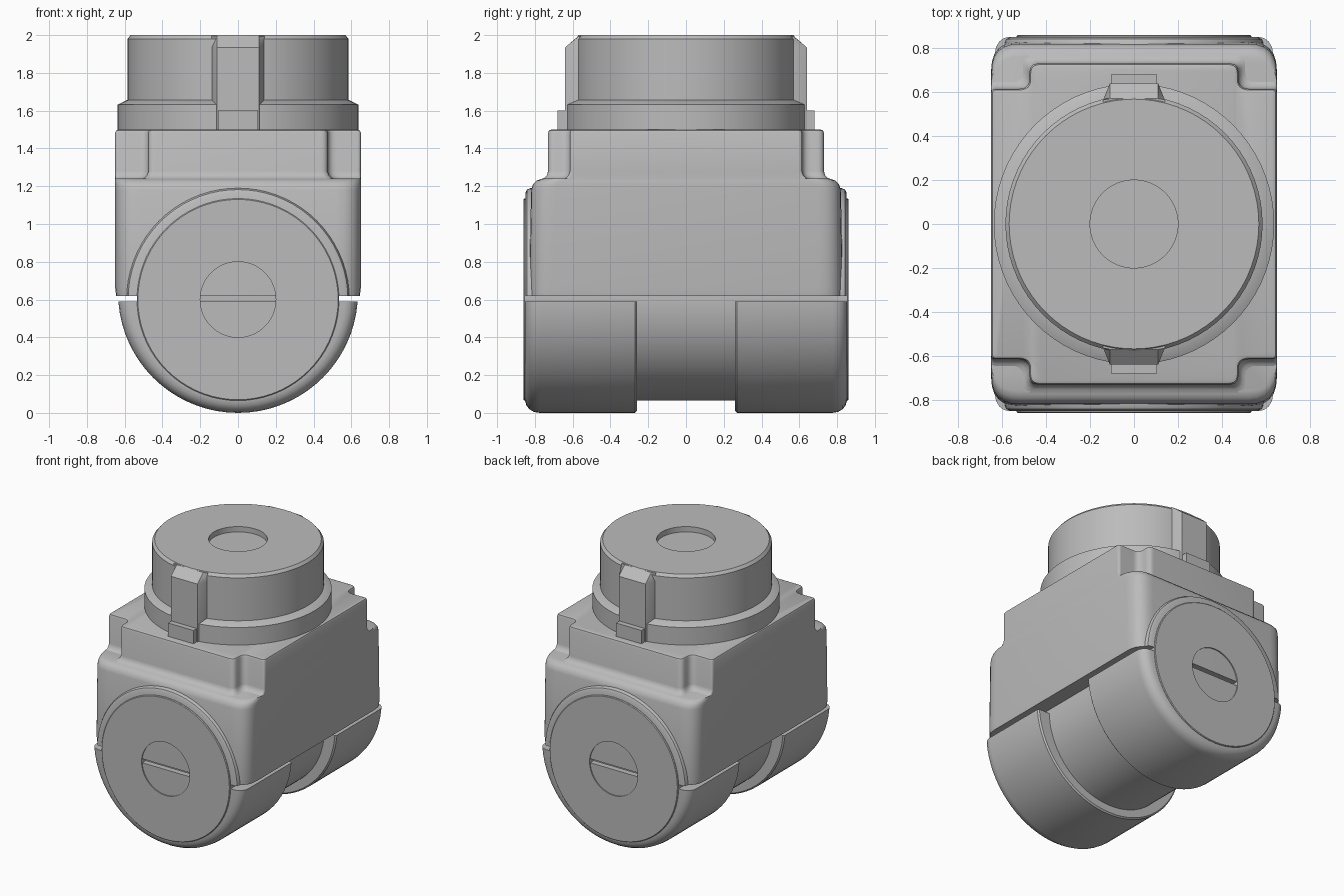
import bpy, bmesh, math
from mathutils import Vector

cube = bpy.data.objects.get("Cube")
if cube:
    bpy.data.objects.remove(cube, do_unlink=True)

grey = bpy.data.materials.new("light_grey")
grey.use_nodes = True
COLOUR = (0.5, 0.5, 0.5, 1)
grey.diffuse_color = COLOUR
grey.node_tree.nodes["Principled BSDF"].inputs["Base Color"].default_value = COLOUR


def loft(name, rings, cut=None, keep_above=True):
    """Skin a stack of closed rings; optionally cut level at height cut."""
    bm = bmesh.new()
    rows = [[bm.verts.new(p) for p in ring] for ring in rings]
    n = len(rows[0])
    for a, b in zip(rows, rows[1:]):
        for i in range(n):
            j = (i + 1) % n
            bm.faces.new((a[i], a[j], b[j], b[i]))
    bm.faces.new(rows[0])
    bm.faces.new(rows[-1])
    if cut is not None:
        bmesh.ops.bisect_plane(bm, geom=bm.verts[:] + bm.edges[:] + bm.faces[:],
                               plane_co=(0, 0, cut), plane_no=(0, 0, 1),
                               clear_inner=keep_above, clear_outer=not keep_above)
        bmesh.ops.holes_fill(bm, edges=[e for e in bm.edges if e.is_boundary])
    bmesh.ops.recalc_face_normals(bm, faces=bm.faces[:])
    mesh = bpy.data.meshes.new(name)
    bm.to_mesh(mesh)
    bm.free()
    mesh.materials.append(grey)
    mesh.shade_smooth()
    mesh.set_sharp_from_angle(angle=math.radians(32))
    obj = bpy.data.objects.new(name, mesh)
    bpy.context.collection.objects.link(obj)
    return obj


def circles(profile, axis, height=0, side=1, count=72):
    """Rings for a turned shape from (radius, distance along axis) pairs."""
    rings = []
    for r, d in profile:
        ring = []
        for i in range(count):
            a = math.tau * i / count
            c, s = r * math.cos(a), r * math.sin(a)
            ring.append((c, s, d) if axis == "z" else (c, side * d, height + s))
        rings.append(ring)
    return rings


def outline(quarter, z, steps=6):
    """Mirror quarter corners (x, y, radius) to four and round them."""
    def flip(sx, sy):
        return [(x * sx, y * sy, r) for x, y, r in quarter]
    pts = flip(1, 1) + flip(-1, 1)[::-1] + flip(-1, -1) + flip(1, -1)[::-1]
    ring = []
    for i, (x, y, r) in enumerate(pts):
        p = Vector((x, y, z))
        before = Vector((*pts[i - 1][:2], z))
        after = Vector((*pts[(i + 1) % len(pts)][:2], z))
        a = p + (before - p).normalized() * r
        b = p + (after - p).normalized() * r
        for k in range(steps + 1):
            t = k / steps
            ring.append(a * (1 - t) ** 2 + p * 2 * t * (1 - t) + b * t * t)
    return ring


# Main housing, rounded only toward front and back at the top
housing_steps = [(0.62, 0.645, 0.83), (0.66, 0.65, 0.83), (1.18, 0.65, 0.82),
                 (1.21, 0.65, 0.81), (1.23, 0.65, 0.79), (1.24, 0.65, 0.76)]
loft("housing", [outline([(hx, hy, 0.13)], z) for z, hx, hy in housing_steps])

# Neck block with notched corners and a flared foot
def neck_ring(z, grow):
    hx = 0.65 + min(grow, 0)
    return outline([(hx, 0.615 + grow, 0.02), (0.475 + grow, 0.615 + grow, 0.05),
                    (0.475 + grow, 0.73 + grow, 0.04)], z)

neck_steps = [(1.2, 0.045), (1.235, 0.045), (1.243, 0.022), (1.258, 0.007),
              (1.28, 0), (1.483, 0), (1.495, -0.005), (1.5, -0.017)]
loft("neck", [neck_ring(z, g) for z, g in neck_steps])

# Horizontal drum with a round recess in each end
half = [(0.2, 0.81), (0.2, 0.86), (0.53, 0.86), (0.535, 0.855)]
drum = [(r, -d) for r, d in half] + half[::-1]
loft("drum", circles(drum, "y", 0.6))

# Arched collars above and clamps below, front and back
arch = [(0.59, 0.7), (0.59, 0.825), (0.582, 0.842), (0.565, 0.85), (0.5, 0.852)]
clamp = [(0.5, 0.26), (0.625, 0.26), (0.635, 0.27), (0.635, 0.775), (0.63, 0.805),
         (0.615, 0.83), (0.595, 0.845), (0.57, 0.852), (0.5, 0.852)]
for side, place in ((-1, "front"), (1, "rear")):
    loft(place + "_arch", circles(arch, "y", 0.6, side), 0.62, True)
    loft(place + "_clamp", circles(clamp, "y", 0.635, side), 0.59, False)

    # Sloped-top key rib
    loft(place + "_rib", [[(-0.14, side * 0.5, z), (-0.14, side * 0.565, z),
                           (-0.11, side * y, z), (0.11, side * y, z),
                           (0.14, side * 0.565, z), (0.14, side * 0.5, z)]
                          for z, y in ((1.5, 0.64), (1.935, 0.64), (1.995, 0.57))])

    # Small stop tab
    loft(place + "_tab", [[(-0.105, side * 0.6, z), (-0.105, side * 0.68, z),
                           (0.105, side * 0.68, z), (0.105, side * 0.6, z)]
                          for z in (1.5, 1.6)])

# Collar ring and upper hub with a recessed centre
loft("collar", circles([(0.638, 1.49), (0.638, 1.632), (0.58, 1.66)], "z"))
loft("hub", circles([(0.585, 1.5), (0.585, 1.98), (0.568, 2), (0.2, 2), (0.2, 1.96)], "z"))
